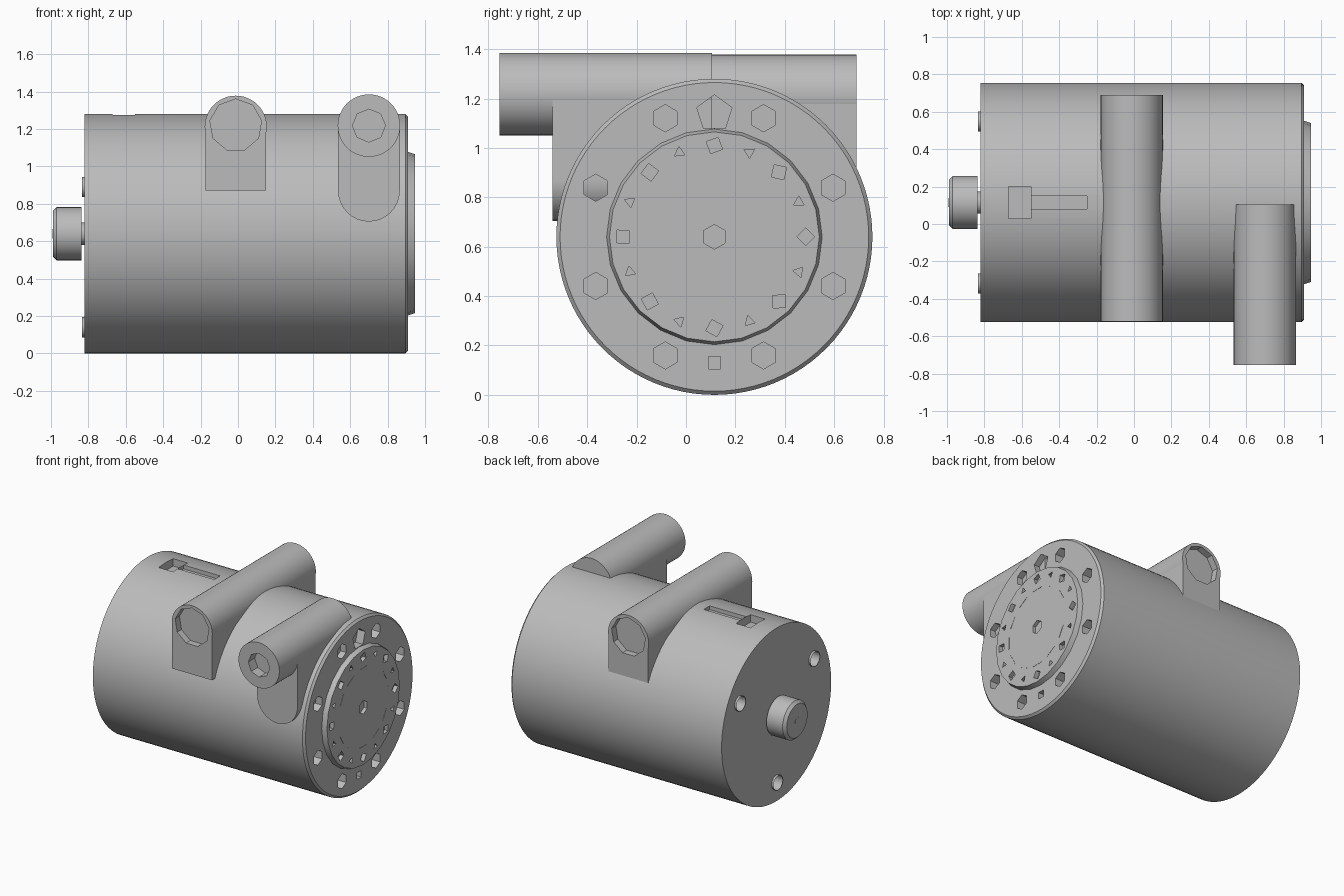
import bpy, bmesh, math
from mathutils import Matrix, Vector

old = bpy.data.objects.get("Cube")
if old:
    bpy.data.objects.remove(old, do_unlink=True)

CY, CZ = 0.115, 0.64          # axis of the housing
R = 0.64


def material(name, rgb):
    m = bpy.data.materials.new(name)
    m.use_nodes = True
    m.diffuse_color = (*rgb, 1)
    m.node_tree.nodes["Principled BSDF"].inputs["Base Color"].default_value = (*rgb, 1)
    return m


METAL = material("grey metal", (0.5, 0.5, 0.5))


def rod(bm, start, end, r, sides=48, caps=True, r2=None, turn=0.0):
    a, b = Vector(start), Vector(end)
    rot = (b - a).to_track_quat('Z', 'Y').to_matrix().to_4x4()
    bmesh.ops.create_cone(bm, cap_ends=caps, segments=sides, radius1=r,
                          radius2=r if r2 is None else r2, depth=(b - a).length,
                          matrix=Matrix.Translation((a + b) / 2) @ rot @ Matrix.Rotation(turn, 4, 'Z'))


def box(bm, lo, hi):
    lo, hi = Vector(lo), Vector(hi)
    bmesh.ops.create_cube(bm, size=1, matrix=Matrix.Translation((lo + hi) / 2)
                          @ Matrix.Diagonal((*(hi - lo), 1)))


def finish(name, bm, smooth=True):
    me = bpy.data.meshes.new(name)
    bm.to_mesh(me)
    bm.free()
    ob = bpy.data.objects.new(name, me)
    bpy.context.collection.objects.link(ob)
    me.materials.append(METAL)
    bpy.ops.object.select_all(action='DESELECT')
    ob.select_set(True)
    bpy.context.view_layer.objects.active = ob
    if smooth:
        bpy.ops.object.shade_smooth_by_angle(angle=math.radians(30))
    return ob


def cut(ob, bm):
    cutter = finish("cutter", bm, smooth=False)
    cutter.hide_render = True
    bpy.context.view_layer.objects.active = ob
    mod = ob.modifiers.new("cut", 'BOOLEAN')
    mod.object, mod.solver = cutter, 'EXACT'
    bpy.ops.object.modifier_apply(modifier=mod.name)
    bpy.data.objects.remove(cutter, do_unlink=True)


def circle(x, r, count, offset=0.0):
    """Points around the housing axis."""
    for i in range(count):
        a = math.radians(offset) + math.tau * i / count
        yield Vector((x, CY + r * math.cos(a), CZ + r * math.sin(a)))


X = Vector((1, 0, 0))

# Main housing with a chamfered flange end
bm = bmesh.new()
rod(bm, (-0.82, CY, CZ), (0.895, CY, CZ), R, 96)
housing = finish("housing", bm)
bm = bmesh.new()
rod(bm, (0.895, CY, CZ), (0.91, CY, CZ), R, 96, r2=0.625)
flange = finish("flange", bm)

# Flange bolt holes, shaft-end bolt holes and top pocket
for part in (housing, flange):
    bm = bmesh.new()
    for p in circle(0.95, 0.52, 8, 22.5):
        rod(bm, p, p - 0.16 * X, 0.055, 6)
    rod(bm, (0.95, CY, 1.14), (0.85, CY, 1.14), 0.075, 5)
    rod(bm, (0.95, CY, 0.13), (0.85, CY, 0.13), 0.035, 4, turn=math.pi / 4)
    if part is housing:
        for p in circle(-0.85, 0.5, 3, 30):
            rod(bm, p, p + 0.14 * X, 0.055, 24)
        box(bm, (-0.67, 0.03, 1.22), (-0.55, 0.2, 1.4))
        box(bm, (-0.549, 0.08, 1.25), (-0.25, 0.15, 1.4))
    cut(part, bm)

# Sleeves in the shaft-end bolt holes
bm = bmesh.new()
for p in circle(-0.835, 0.5, 3, 30):
    rod(bm, p, p + 0.1 * X, 0.054, 24, caps=False)
finish("bolt_sleeves", bm)

# Round cover plate on the flange
bm = bmesh.new()
rod(bm, (0.9, CY, CZ), (0.945, CY, CZ), 0.44, 24, r2=0.425)
cover = finish("cover_plate", bm)
bm = bmesh.new()
for i, p in enumerate(circle(0.96, 0.37, 8)):
    rod(bm, p, p - 0.045 * X, 0.036, 4, turn=i)
for i, p in enumerate(circle(0.96, 0.37, 8, 22.5)):
    rod(bm, p, p - 0.045 * X, 0.024, 3, turn=i)
rod(bm, (0.96, CY, CZ), (0.92, CY, CZ), 0.05, 6)
cut(cover, bm)

# Thin raised arcs marking the inner circle of the cover
bm = bmesh.new()
for i in range(12):
    a = math.tau * i / 12
    m = Matrix.Translation((0.945, CY, CZ)) @ Matrix.Rotation(a, 4, 'X') \
        @ Matrix.Translation((0, 0, 0.29)) @ Matrix.Diagonal((0.004, 0.09, 0.006, 1))
    bmesh.ops.create_cube(bm, size=1, matrix=m)
finish("cover_ring_marks", bm, smooth=False)

# Drive shaft with chamfered tip, narrow neck and centre hole
bm = bmesh.new()
rod(bm, (-0.838, CY, CZ), (-0.97, CY, CZ), 0.142, 32)
rod(bm, (-0.97, CY, CZ), (-0.99, CY, CZ), 0.142, 32, r2=0.122)
rod(bm, (-0.8, CY, CZ), (-0.845, CY, CZ), 0.06, 16)
finish("drive_shaft", bm)
bm = bmesh.new()
rod(bm, (-0.9895, CY, CZ), (-0.992, CY, CZ), 0.025, 12)
finish("shaft_centre", bm)


def saddle(name, x, r, y0, y1):
    """Upright support with a rounded foot that carries a pipe."""
    bm = bmesh.new()
    box(bm, (x - r, y0, 0.87), (x + r, y1, 1.2))
    rod(bm, (x, y0, 0.87), (x, CY, 0.87), r, 32)
    return finish(name, bm)


# Long pipe across the housing, with recessed ends
AX, AR, AZ = -0.012, 0.162, 1.2
saddle("long_pipe_saddle", AX, AR, -0.52, 0.69)
bm = bmesh.new()
rod(bm, (AX, -0.52, 1.212), (AX, 0.69, 1.212), 0.166, 48)
pipe = finish("long_pipe", bm)
for part in (pipe, bpy.data.objects["long_pipe_saddle"]):
    bm = bmesh.new()
    for y, d in ((-0.52, 1), (0.69, -1)):
        rod(bm, (AX, y - 0.05 * d, 1.22), (AX, y + 0.05 * d, 1.22), 0.14, 9)
        for k in range(3):
            a = math.tau * k / 3 + math.pi / 2
            px, pz = AX + 0.07 * math.cos(a), 1.21 + 0.07 * math.sin(a)
            rod(bm, (px, y + 0.04 * d, pz), (px, y + 0.09 * d, pz), 0.022, 3)
    cut(part, bm)

# Short pipe reaching out in front, with a hexagonal socket
BX, BR, BZ = 0.70, 0.167, 1.218
saddle("short_pipe_saddle", BX, 0.165, -0.54, 0.105)
bm = bmesh.new()
rod(bm, (BX, -0.755, BZ), (BX, 0.105, BZ), BR, 48)
short_pipe = finish("short_pipe", bm)
bm = bmesh.new()
rod(bm, (BX, -0.8, BZ), (BX, -0.68, BZ), 0.088, 8)
rod(bm, (BX, -0.679, BZ), (BX, -0.62, BZ), 0.04, 5)
cut(short_pipe, bm)
